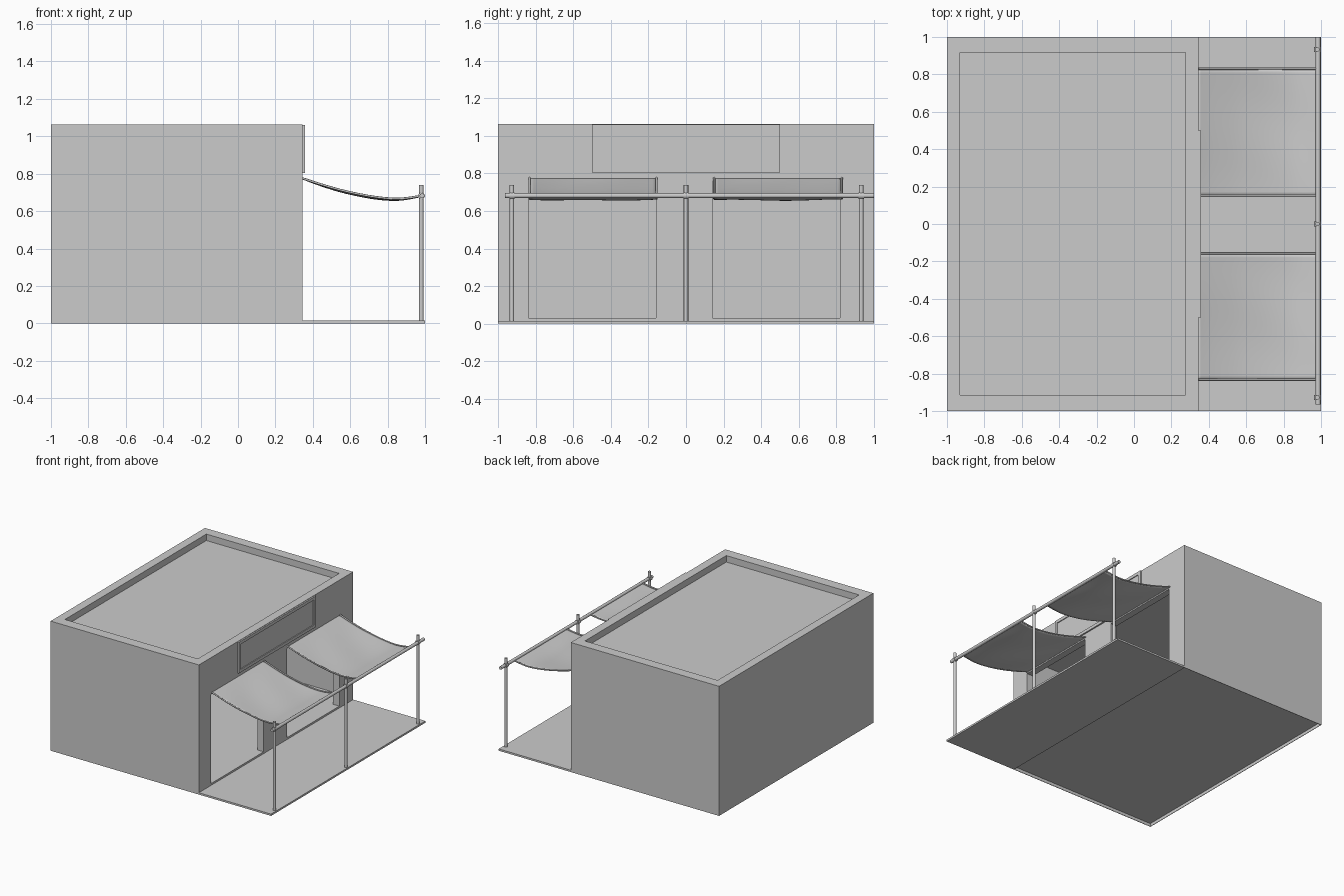
import bpy, bmesh, math
from mathutils import Vector

if "Cube" in bpy.data.objects:
    bpy.data.objects.remove(bpy.data.objects["Cube"])


def link(name, bm):
    me = bpy.data.meshes.new(name)
    bmesh.ops.recalc_face_normals(bm, faces=bm.faces)
    bm.to_mesh(me)
    bm.free()
    ob = bpy.data.objects.new(name, me)
    bpy.context.collection.objects.link(ob)
    return ob


def box(name, lo, hi):
    bm = bmesh.new()
    bmesh.ops.create_cube(bm, size=1)
    lo, hi = Vector(lo), Vector(hi)
    for v in bm.verts:
        v.co = Vector((lo[i] + (hi[i] - lo[i]) * (v.co[i] + 0.5) for i in range(3)))
    return link(name, bm)


def cut(target, lo, hi):
    cutter = box("cutter", lo, hi)
    cutter.hide_render = True
    mod = target.modifiers.new("cut", 'BOOLEAN')
    mod.operation, mod.solver, mod.object = 'DIFFERENCE', 'EXACT', cutter
    bpy.context.view_layer.objects.active = target
    bpy.ops.object.modifier_apply(modifier=mod.name)
    bpy.data.objects.remove(cutter)


def smooth(ob, angle=40):
    bpy.ops.object.select_all(action='DESELECT')
    ob.select_set(True)
    bpy.context.view_layer.objects.active = ob
    bpy.ops.object.shade_smooth_by_angle(angle=math.radians(angle))


def rod(name, a, b, r):
    a, b = Vector(a), Vector(b)
    bpy.ops.mesh.primitive_cylinder_add(vertices=16, radius=r, depth=(b - a).length,
                                        location=(a + b) / 2)
    ob = bpy.context.object
    ob.name = name
    ob.rotation_euler = (b - a).to_track_quat('Z', 'Y').to_euler()
    smooth(ob)


# Building shell: parapet roof, hollow room, raised floor, two open doorways
WALL_X = 0.345
DOORS = ((-0.84, -0.16), (0.14, 0.82))
body = box("building", (-1, -1, 0), (WALL_X, 1, 1.063))
cut(body, (-0.93, -0.915, 1.01), (0.275, 0.918, 1.2))
cut(body, (-0.996, -0.996, 0.03), (0.29, 0.996, 1.005))
cut(body, (-0.996, -0.996, -0.1), (0.341, 0.996, 0.025))
for y0, y1 in DOORS:
    cut(body, (0.2, y0, 0.03), (0.5, y1, 0.76))

# Patio slab
box("patio_slab", (WALL_X, -1, 0), (1, 1, 0.015))

# Blank sign board with a shallow framed recess
sign = box("sign_board", (0.34, -0.5, 0.805), (0.357, 0.5, 1.06))
cut(sign, (0.35, -0.475, 0.83), (0.4, 0.475, 1.035))

# Posts, lashings and cross pole
for y in (-0.927, 0.0, 0.933):
    rod("awning_post", (0.98, y, 0.012), (0.98, y, 0.74), 0.012)
    rod("pole_lashing", (0.981, y - 0.014, 0.682), (0.981, y + 0.014, 0.682), 0.018)
rod("cross_pole", (0.984, -0.965, 0.682), (0.984, 1.0, 0.682), 0.013)

# Sagging profile of the fabric, as x and z points
PROFILE = ((0.345, 0.772), (0.45, 0.738), (0.58, 0.702), (0.73, 0.673),
           (0.86, 0.663), (0.98, 0.678))


def sag(t):
    """Catmull-Rom point on the fabric profile, t in 0..1."""
    n = len(PROFILE) - 1
    i = min(int(t * n), n - 1)
    f = t * n - i
    p = [Vector(PROFILE[max(0, min(n, i + k))]) for k in (-1, 0, 1, 2)]
    return 0.5 * (2 * p[1] + (p[2] - p[0]) * f
                  + (2 * p[0] - 5 * p[1] + 4 * p[2] - p[3]) * f * f
                  + (3 * (p[1] - p[2]) + p[3] - p[0]) * f ** 3)


def awning(y0, y1, phase):
    # Fabric sheet with gentle folds
    bm = bmesh.new()
    nx, ny = 30, 30
    grid = []
    for i in range(nx + 1):
        s = i / nx
        x, z = sag(s)
        row = []
        for j in range(ny + 1):
            t = j / ny
            belly = math.sin(math.pi * s) * math.sin(math.pi * t)
            fold = 0.003 * math.sin(9 * t + 5 * s + phase) * math.sin(math.pi * s)
            row.append(bm.verts.new((x, y0 + (y1 - y0) * t, z - 0.006 * belly + fold)))
        grid.append(row)
    for i in range(nx):
        for j in range(ny):
            bm.faces.new((grid[i][j], grid[i + 1][j], grid[i + 1][j + 1], grid[i][j + 1]))
    cloth = link("awning_fabric", bm)
    mod = cloth.modifiers.new("thickness", 'SOLIDIFY')
    mod.thickness, mod.offset = 0.005, 0
    smooth(cloth)
    # Rolled hems along both sides
    for y in (y0, y1):
        cu = bpy.data.curves.new("awning_hem", 'CURVE')
        cu.dimensions = '3D'
        cu.bevel_depth, cu.bevel_resolution, cu.use_fill_caps = 0.006, 2, True
        sp = cu.splines.new('POLY')
        sp.points.add(20)
        for k, pt in enumerate(sp.points):
            x, z = sag(k / 20)
            pt.co = (x, y, z + 0.003, 1)
        bpy.context.collection.objects.link(bpy.data.objects.new("awning_hem", cu))


awning(-0.833, -0.157, 0.0)
awning(0.15, 0.83, 2.0)
